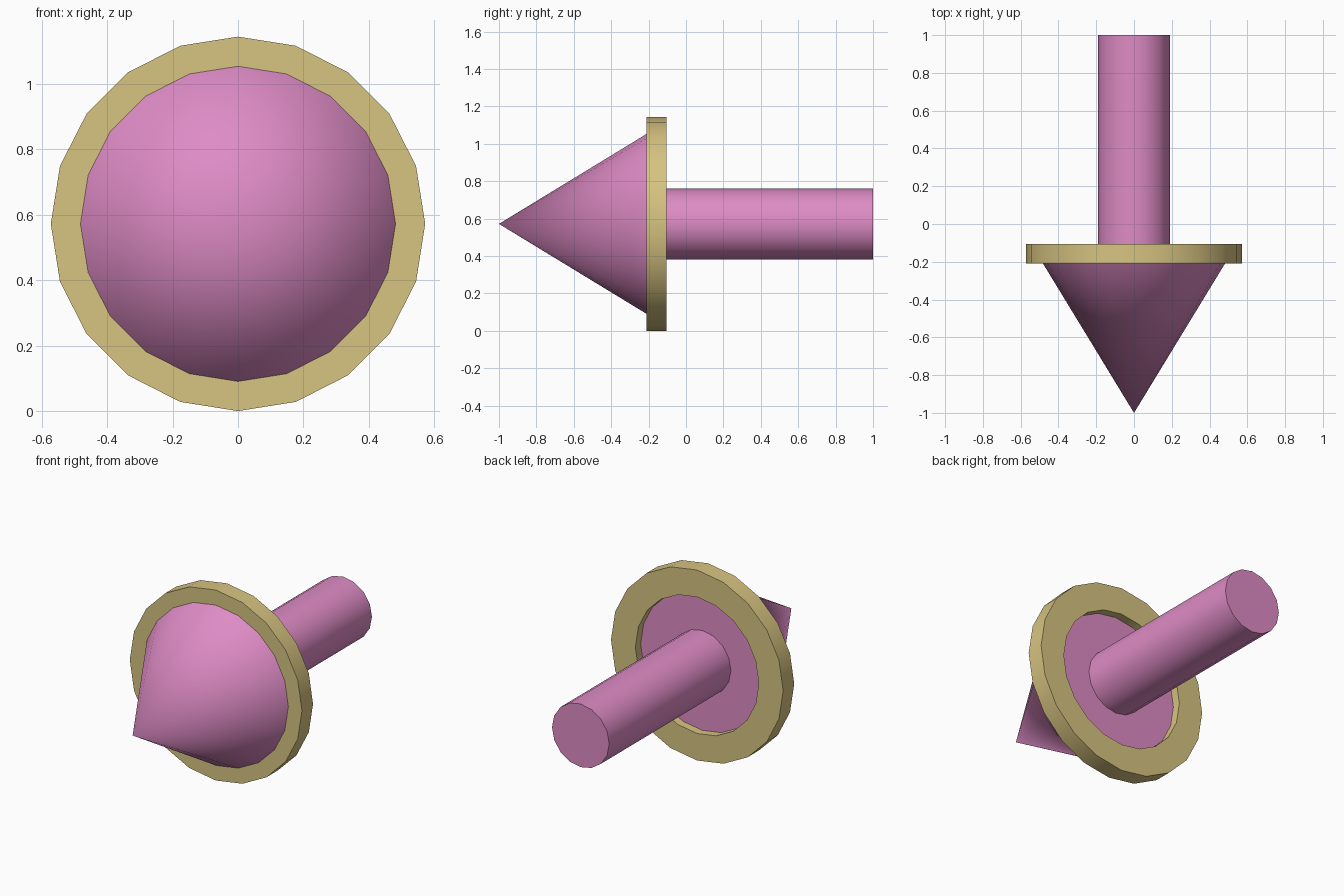
import bpy, bmesh, math
from mathutils import Matrix

if "Cube" in bpy.data.objects:
    bpy.data.objects.remove(bpy.data.objects["Cube"])

CENTRE_Z = 0.572


def material(name, color):
    mat = bpy.data.materials.new(name)
    mat.diffuse_color = (*color, 1)
    mat.use_nodes = True
    mat.node_tree.nodes["Principled BSDF"].inputs["Base Color"].default_value = mat.diffuse_color
    return mat


def lathe(name, profile, sides, mat):
    """Spin a closed (radius, y) profile around the y axis."""
    bm = bmesh.new()
    loops = []
    for r, y in profile:
        if r == 0:
            loops.append([bm.verts.new((0, y, CENTRE_Z))] * sides)
        else:
            loops.append([bm.verts.new((r * math.cos(a), y, CENTRE_Z + r * math.sin(a)))
                          for a in (2 * math.pi * i / sides for i in range(sides))])
    for k in range(len(loops)):
        a, b = loops[k], loops[(k + 1) % len(loops)]
        for i in range(sides):
            j = (i + 1) % sides
            quad = list(dict.fromkeys((a[i], a[j], b[j], b[i])))
            if len(quad) > 2:
                bm.faces.new(quad)
    bmesh.ops.recalc_face_normals(bm, faces=bm.faces)
    mesh = bpy.data.meshes.new(name)
    bm.to_mesh(mesh)
    bm.free()
    mesh.materials.append(mat)
    obj = bpy.data.objects.new(name, mesh)
    bpy.context.collection.objects.link(obj)
    bpy.ops.object.select_all(action='DESELECT')
    obj.select_set(True)
    bpy.context.view_layer.objects.active = obj
    bpy.ops.object.shade_smooth_by_angle(angle=math.radians(35))
    return obj


pink = material("pink", (0.73, 0.26, 0.56))
tan = material("tan", (0.68, 0.55, 0.22))

# Pointed head, its base sitting inside the ring
lathe("cone_head", [(0, -1.0), (0.515, -0.155), (0, -0.155)], 20, pink)
# Flat collar with an open centre
lathe("collar_ring", [(0.572, -0.21), (0.572, -0.105), (0.41, -0.105), (0.41, -0.21)], 20, tan)
# Round handle behind the head
lathe("shaft", [(0, -0.16), (0.19, -0.16), (0.19, 1.0), (0, 1.0)], 16, pink)
